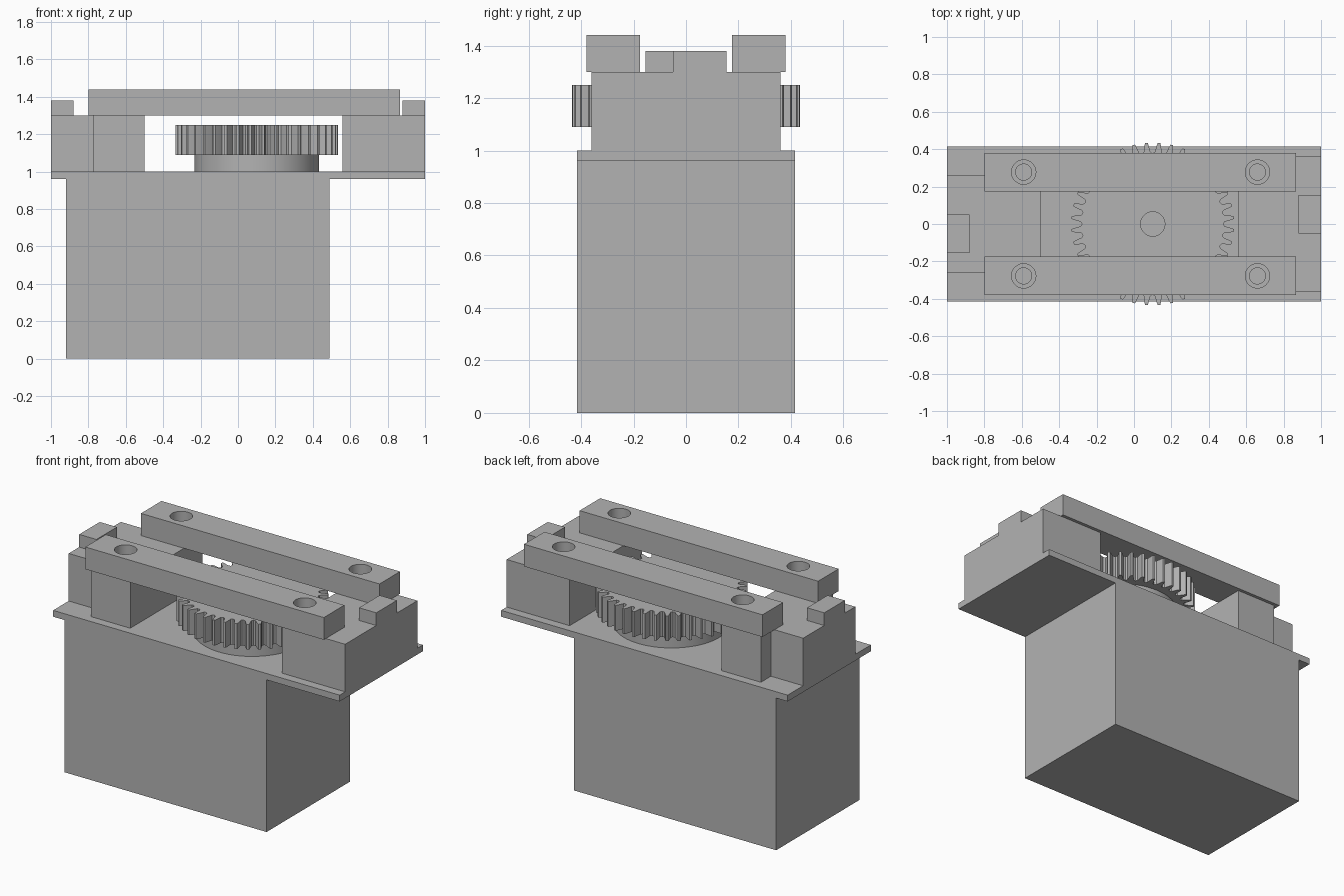
import bpy, bmesh, math
from mathutils import Matrix, Vector

cube = bpy.data.objects.get("Cube")
if cube:
    bpy.data.objects.remove(cube, do_unlink=True)

GREY = (0.45, 0.45, 0.45, 1)
grey = bpy.data.materials.new("plain grey")
grey.use_nodes = True
grey.diffuse_color = GREY
grey.node_tree.nodes["Principled BSDF"].inputs["Base Color"].default_value = GREY


def finish(name, bm):
    bmesh.ops.recalc_face_normals(bm, faces=bm.faces)
    mesh = bpy.data.meshes.new(name)
    bm.to_mesh(mesh)
    bm.free()
    mesh.materials.append(grey)
    obj = bpy.data.objects.new(name, mesh)
    bpy.context.collection.objects.link(obj)
    return obj


def prism(name, outline, z0, z1):
    """Extrude a closed xy outline from z0 up to z1."""
    bm = bmesh.new()
    face = bm.faces.new([bm.verts.new((x, y, z0)) for x, y in outline])
    top = bmesh.ops.extrude_face_region(bm, geom=[face])["geom"]
    verts = [v for v in top if isinstance(v, bmesh.types.BMVert)]
    bmesh.ops.translate(bm, verts=verts, vec=(0, 0, z1 - z0))
    return finish(name, bm)


def box(name, x0, x1, y0, y1, z0, z1):
    return prism(name, [(x0, y0), (x1, y0), (x1, y1), (x0, y1)], z0, z1)


def cylinder(name, x, y, radius, z0, z1):
    bm = bmesh.new()
    bmesh.ops.create_cone(bm, cap_ends=True, segments=64, radius1=radius, radius2=radius,
                          depth=z1 - z0, matrix=Matrix.Translation((x, y, (z0 + z1) / 2)))
    return finish(name, bm)


def activate(obj):
    bpy.ops.object.select_all(action='DESELECT')
    obj.select_set(True)
    bpy.context.view_layer.objects.active = obj


def drill(obj, x, y, radius, z0, z1):
    cutter = cylinder("hole_cutter", x, y, radius, z0, z1)
    cutter.hide_render = True
    mod = obj.modifiers.new("hole", 'BOOLEAN')
    mod.operation = 'DIFFERENCE'
    mod.solver = 'EXACT'
    mod.object = cutter
    activate(obj)
    bpy.ops.object.modifier_apply(modifier=mod.name)
    bpy.data.objects.remove(cutter, do_unlink=True)


def smooth(obj):
    activate(obj)
    bpy.ops.object.shade_smooth_by_angle(angle=math.radians(15))


# Housing and mounting plate
box("housing", -0.92, 0.49, -0.415, 0.415, 0, 0.96)
box("mounting_plate", -1, 1, -0.415, 0.415, 0.96, 1)

# Support blocks; the left one is stepped in towards its end
prism("stepped_block", [(-1, -0.26), (-0.775, -0.26), (-0.775, -0.36), (-0.5, -0.36),
                        (-0.5, 0.36), (-0.775, 0.36), (-0.775, 0.26), (-1, 0.26)], 1, 1.3)
box("plain_block", 0.56, 1, -0.36, 0.36, 1, 1.3)

# End tabs, offset to opposite sides
box("stepped_block_tab", -1, -0.88, -0.155, 0.05, 1.3, 1.38)
box("plain_block_tab", 0.88, 1, -0.05, 0.155, 1.3, 1.38)

# Clamp bars with counterbored screw holes
for name, side in (("front_bar", -1), ("back_bar", 1)):
    y = 0.2775 * side
    bar = box(name, -0.8, 0.865, y - 0.1025, y + 0.1025, 1.3, 1.44)
    for x in (-0.59, 0.66):
        drill(bar, x, y, 0.065, 1.36, 1.5)
        drill(bar, x, y, 0.043, 1.2, 1.4)
    smooth(bar)

# Toothed wheel on a round collar, with a shaft hole
CENTRE = Vector((0.1, 0))
TEETH = 40
TOOTH = [(-0.5, 0.378), (-0.3, 0.385), (-0.17, 0.42), (-0.1, 0.435),
         (0.1, 0.435), (0.17, 0.42), (0.3, 0.385)]
outline = []
for i in range(TEETH):
    for offset, radius in TOOTH:
        a = (i + 0.5 + offset) * math.tau / TEETH
        outline.append(CENTRE + radius * Vector((math.cos(a), math.sin(a))))
gear = prism("gear", outline, 1.09, 1.25)
collar = cylinder("gear_collar", 0.1, 0, 0.333, 1, 1.09)
for part in (gear, collar):
    drill(part, 0.1, 0, 0.065, 0.9, 1.4)
    smooth(part)
